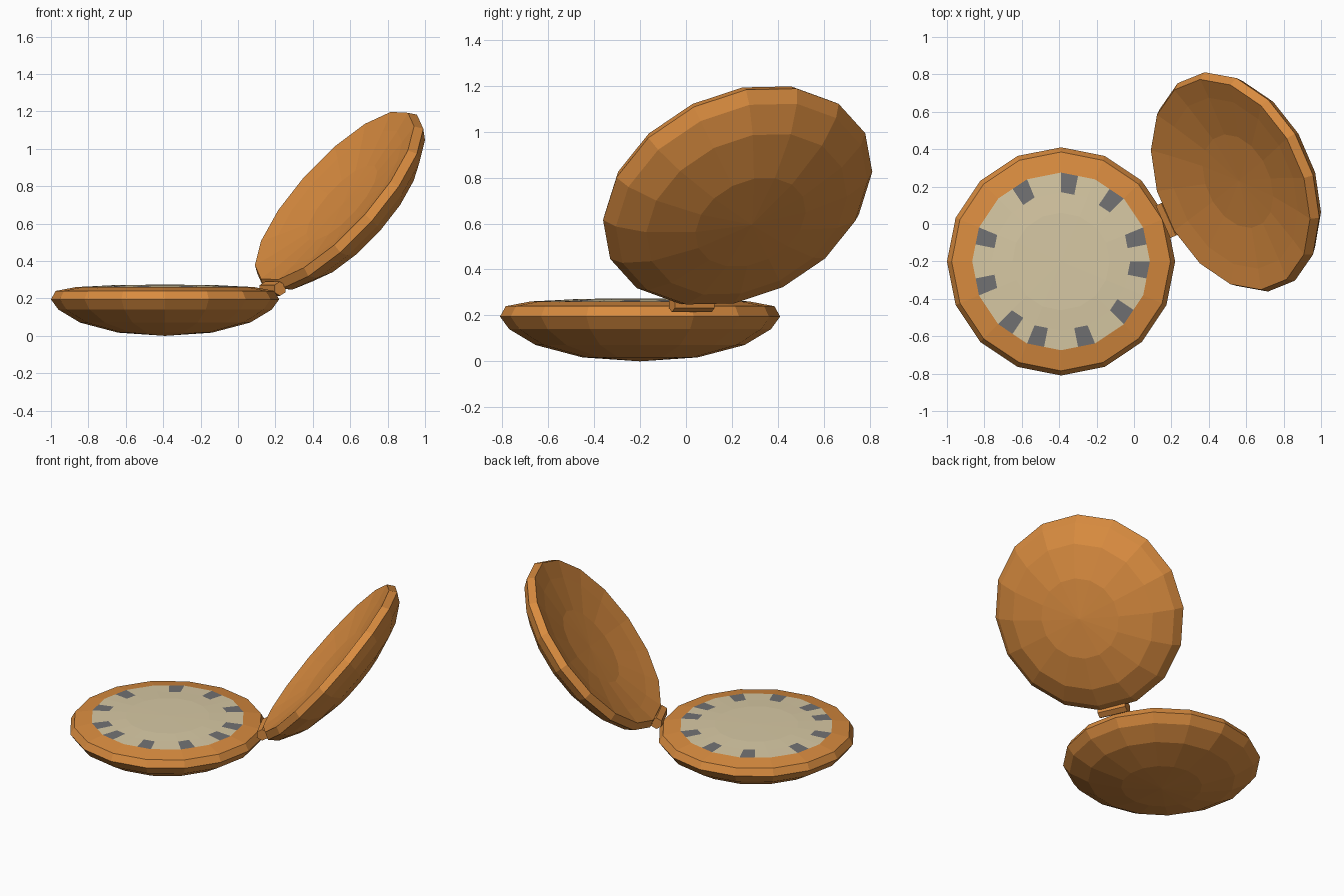
import bpy, bmesh, math
from mathutils import Matrix, Vector

if "Cube" in bpy.data.objects:
    bpy.data.objects.remove(bpy.data.objects["Cube"])


def material(name, rgb):
    m = bpy.data.materials.new(name)
    m.use_nodes = True
    m.diffuse_color = (*rgb, 1)
    m.node_tree.nodes["Principled BSDF"].inputs["Base Color"].default_value = (*rgb, 1)
    return m


COPPER = material("copper", (0.69, 0.26, 0.05))
CREAM = material("cream", (0.68, 0.58, 0.37))
GREY = material("dark grey", (0.165, 0.165, 0.17))
SIDES = 16
STEP = 2 * math.pi / SIDES


def finish(name, bm, mats, matrix):
    bmesh.ops.recalc_face_normals(bm, faces=bm.faces)
    mesh = bpy.data.meshes.new(name)
    bm.to_mesh(mesh)
    bm.free()
    for m in mats:
        mesh.materials.append(m)
    ob = bpy.data.objects.new(name, mesh)
    bpy.context.collection.objects.link(ob)
    ob.matrix_world = matrix
    return ob


def lathe(name, profile, matrix, turn=0.0):
    """Spin (radius, height) points into a faceted shell."""
    bm = bmesh.new()
    verts = [bm.verts.new((r, 0, z)) for r, z in profile]
    edges = [bm.edges.new(pair) for pair in zip(verts, verts[1:])]
    bmesh.ops.rotate(bm, verts=verts, matrix=Matrix.Rotation(turn, 3, "Z"))
    bmesh.ops.spin(bm, geom=verts + edges, axis=(0, 0, 1), cent=(0, 0, 0),
                   angle=2 * math.pi, steps=SIDES)
    bmesh.ops.remove_doubles(bm, verts=bm.verts, dist=0.0005)
    return finish(name, bm, [COPPER], matrix)


# Lower case: domed back, sloped rim and bezel
base = Matrix.Translation((-0.39, -0.2, 0.195))
dome = [(0, -0.195), (0.25, -0.178), (0.455, -0.124), (0.57, -0.055), (0.61, 0)]
rim = (0.585, 0.045)
lathe("lower_case", dome + [rim, (0.475, 0.066)], base)

# Dial: cream rings, with hour marks on chosen cells of the outer ring
bm = bmesh.new()
rings = []
for r, z in ((0.475, 0.066), (0.37, 0.071), (0.26, 0.077)):
    corners = [Vector((r * math.cos(i * STEP), r * math.sin(i * STEP), z))
               for i in range(SIDES)]
    ring = []
    for i, c in enumerate(corners):
        ring += [bm.verts.new(c), bm.verts.new((c + corners[(i + 1) % SIDES]) / 2)]
    rings.append(ring)
centre = bm.verts.new((0, 0, 0.079))
marks = {1, 4, 7, 10, 14, 17, 20, 22, 25, 28, 31}
count = 2 * SIDES
for i in range(count):
    j = (i + 1) % count
    for k in (0, 1):
        a, b = rings[k], rings[k + 1]
        face = bm.faces.new((a[i], a[j], b[j], b[i]))
        face.material_index = int(k == 0 and i in marks)
    bm.faces.new((rings[2][i], rings[2][j], centre))
finish("dial", bm, [CREAM, GREY], base)

# Open lid: domed outside, shallow dished inside, tilted back about the hinge
swing = Matrix.Rotation(math.radians(24.4), 4, "Z")
lid = (Matrix.Translation((0.547, 0.225, 0.72)) @ swing
       @ Matrix.Rotation(math.radians(-50), 4, "Y"))
dish = [rim, (0.475, 0.022), (0.26, -0.012), (0, -0.02)]
lathe("lid", [(r * 1.015, z) for r, z in dome + dish], lid, STEP / 2 - math.radians(1.5))

# Hinge barrel between the case and the lid
bm = bmesh.new()
bmesh.ops.create_cone(bm, cap_ends=True, segments=6, radius1=0.038, radius2=0.038, depth=0.19)
finish("hinge", bm, [COPPER], Matrix.Translation((0.185, 0.025, 0.252)) @ swing
       @ Matrix.Rotation(math.pi / 2, 4, "X"))
